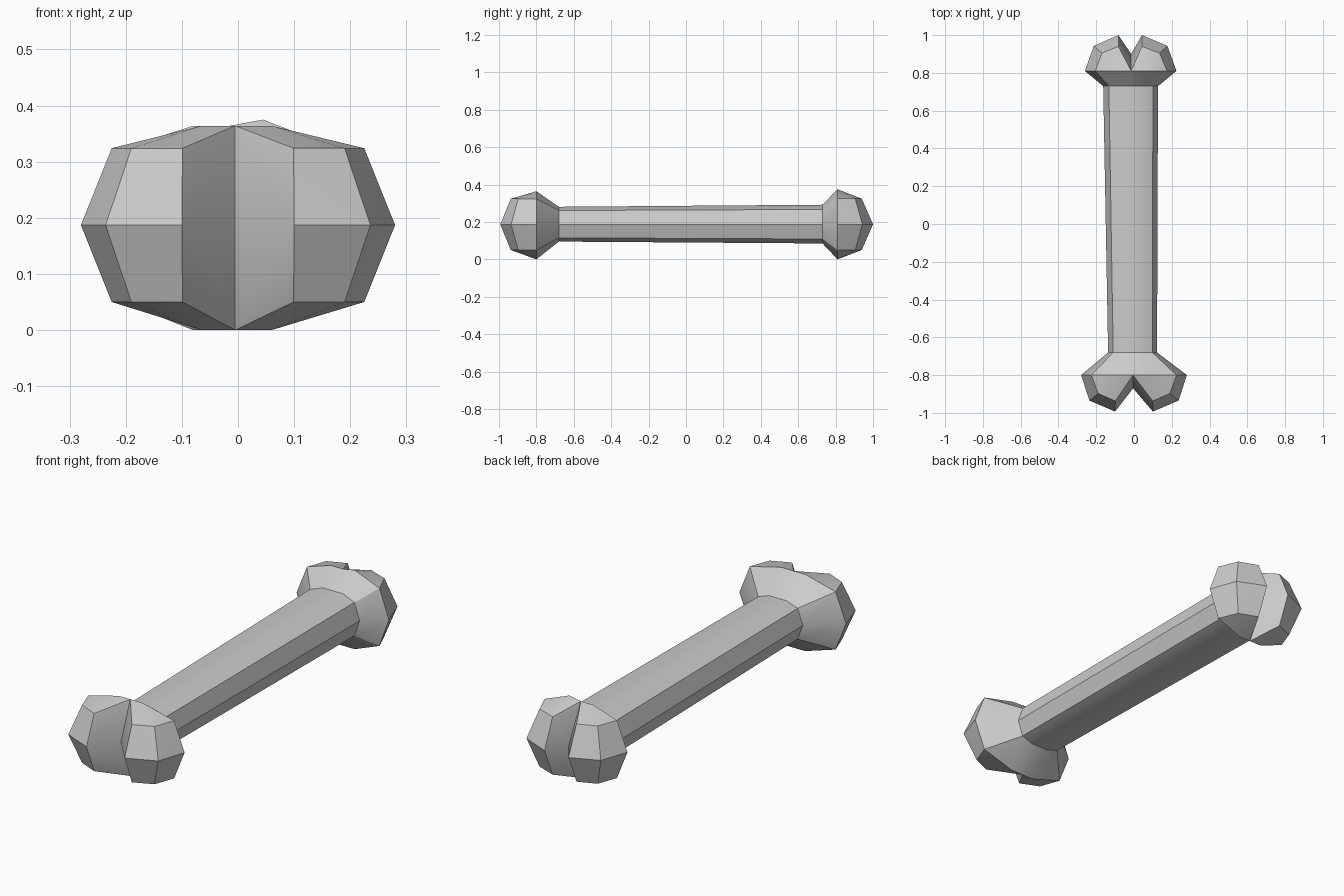
import bpy, bmesh

if "Cube" in bpy.data.objects:
    bpy.data.objects.remove(bpy.data.objects["Cube"])

Z_MID, Z_UP, Z_LOW = 0.19, 0.327, 0.053


def ring(bm, y, right, left, zs, mid):
    """Twelve-sided cross-section; right/left give (side, shoulder, crown) x."""
    low, shoulder_low, shoulder, top_l, top_r = zs
    pts = [(right[0], Z_MID), (right[1], shoulder), (right[2], top_r), (mid, top_l),
           (left[2], top_l), (left[1], shoulder), (left[0], Z_MID),
           (left[1], shoulder_low), (left[2], low), (mid, low),
           (right[2], low), (right[1], shoulder_low)]
    return [bm.verts.new((x, y, z)) for x, z in pts]


def knob(bm, y0, mid, valley, side, tip, corner, tip_up, corner_up, z_top, mid_top):
    """Faceted half of a bone end, left open toward the shaft and its twin."""
    pts = [(mid, y0, mid_top), (mid, y0, 0.003), (mid, valley, Z_MID),
           (side[2], y0, z_top), (side[2], y0, 0.003), (side[0], y0, Z_MID),
           (*tip, Z_MID), (*corner, Z_MID)]
    for z in (Z_UP, Z_LOW):
        pts += [(side[1], y0, z), (*tip_up, z), (*corner_up, z)]
    verts = [bm.verts.new(p) for p in pts]
    out = bmesh.ops.convex_hull(bm, input=verts)
    faces = [g for g in out["geom"] if isinstance(g, bmesh.types.BMFace)]
    inner = [f for f in faces
             if all(abs(v.co.y - y0) < 1e-4 for v in f.verts)
             or all(abs(v.co.x - mid) < 1e-4 for v in f.verts)]
    bmesh.ops.delete(bm, geom=inner, context='FACES_ONLY')


bm = bmesh.new()

# Shaft with a flare at each end
fr, fl = (0.28, 0.225, 0.06), (-0.28, -0.225, -0.065)
br, bl = (0.225, 0.175, 0.045), (-0.26, -0.205, -0.08)
rings = [
    ring(bm, -0.80, fr, fl, (0.003, Z_LOW, Z_UP, 0.367, 0.367), -0.005),
    ring(bm, -0.68, (0.122, 0.097, 0.04), (-0.137, -0.11, -0.05),
         (0.098, 0.118, 0.264, 0.284, 0.284), -0.005),
    ring(bm, 0.73, (0.127, 0.10, 0.04), (-0.163, -0.133, -0.065),
         (0.088, 0.112, 0.27, 0.295, 0.295), -0.015),
    ring(bm, 0.81, br, bl, (0.003, Z_LOW, Z_UP, 0.367, 0.378), -0.015)]
for a, b in zip(rings, rings[1:]):
    for i in range(12):
        j = (i + 1) % 12
        bm.faces.new((a[i], a[j], b[j], b[i]))

# Front pair of knobs
for s, side in ((1, fr), (-1, fl)):
    knob(bm, -0.80, -0.005, -0.87, side, (s * 0.1, -0.993), (s * 0.236, -0.935),
         (s * 0.099, -0.937), (s * 0.19, -0.897), 0.367, 0.367)

# Back pair of knobs
knob(bm, 0.81, -0.015, 0.90, br, (0.042, 1.0), (0.177, 0.943),
     (0.042, 0.94), (0.135, 0.905), 0.378, 0.367)
knob(bm, 0.81, -0.015, 0.90, bl, (-0.083, 1.0), (-0.213, 0.943),
     (-0.083, 0.94), (-0.17, 0.905), 0.367, 0.367)

bmesh.ops.remove_doubles(bm, verts=bm.verts, dist=0.001)
bmesh.ops.translate(bm, verts=bm.verts, vec=(0, 0, -0.003))
bmesh.ops.recalc_face_normals(bm, faces=bm.faces)

mesh = bpy.data.meshes.new("bone")
bm.to_mesh(mesh)
bm.free()
bone = bpy.data.objects.new("bone", mesh)
bpy.context.collection.objects.link(bone)
bpy.context.view_layer.objects.active = bone
bone.select_set(True)
bpy.ops.object.shade_smooth_by_angle(angle=0.52)
